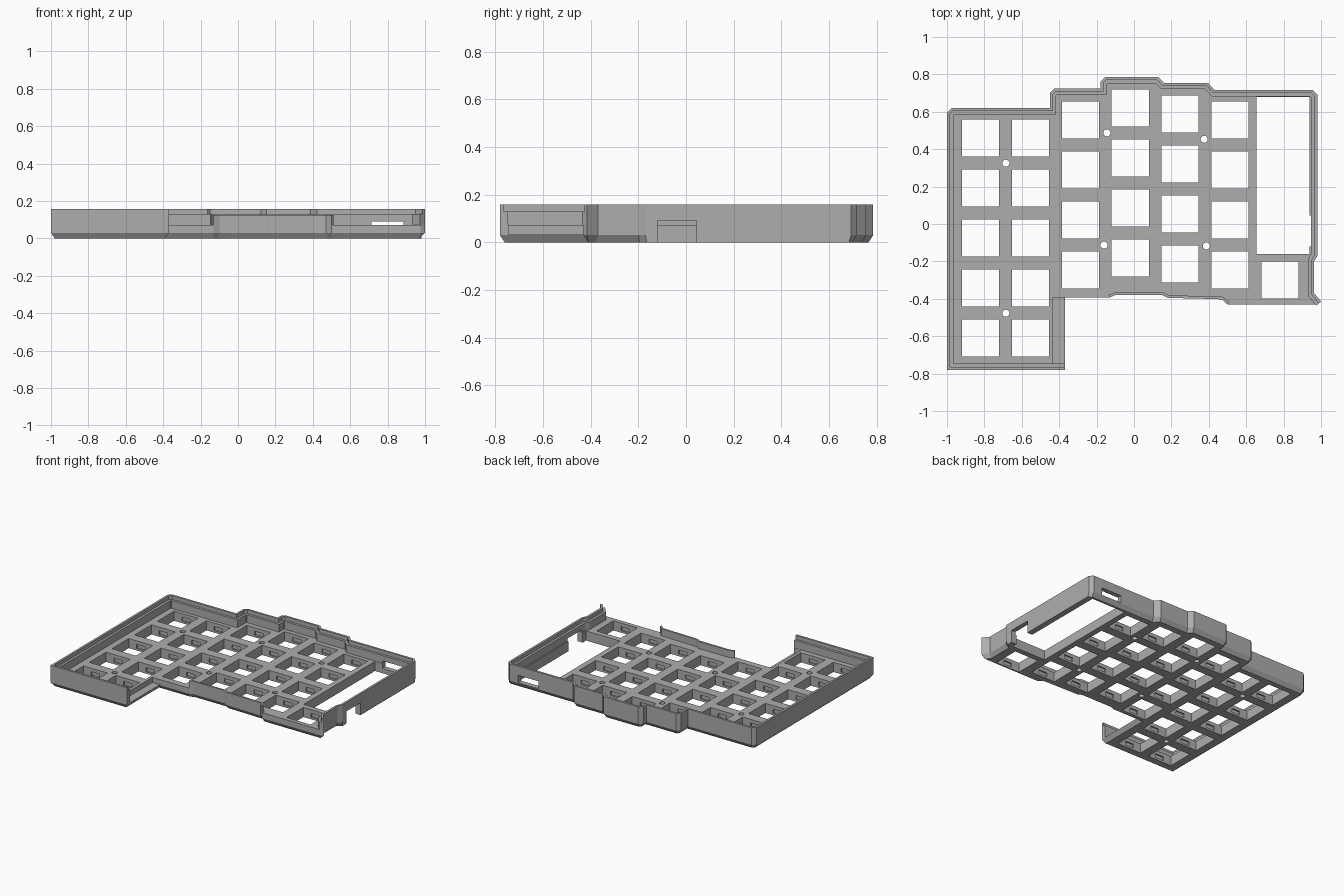
import bpy, bmesh, math
from mathutils import Vector

if "Cube" in bpy.data.objects:
    bpy.data.objects.remove(bpy.data.objects["Cube"])

grey = bpy.data.materials.new("mid_grey")
grey.diffuse_color = (0.42, 0.42, 0.42, 1)
grey.use_nodes = True
grey.node_tree.nodes["Principled BSDF"].inputs["Base Color"].default_value = grey.diffuse_color


def offset(pts, d, closed):
    """Shift a clockwise path inward by d with mitred corners."""
    n, out = len(pts), []
    for i, p in enumerate(pts):
        p, ns = Vector(p), []
        for a, b in ((i - 1, i), (i, i + 1)):
            if closed or (a >= 0 and b < n):
                e = Vector(pts[b % n]) - Vector(pts[a % n])
                ns.append(Vector((e.y, -e.x)).normalized())
        m = (ns[0] + ns[-1]).normalized()
        out.append(p + m * d / max(m.dot(ns[0]), 0.4))
    return out


def loft(bm, rings):
    """Join (outline, z) rings into one closed solid."""
    rows = [[bm.verts.new((p[0], p[1], z)) for p in pts] for pts, z in rings]
    n = len(rows[0])
    for a, b in zip(rows, rows[1:]):
        for i in range(n):
            j = (i + 1) % n
            bm.faces.new((a[i], a[j], b[j], b[i]))
    bm.faces.new(rows[0][::-1])
    bm.faces.new(rows[-1])


def box(bm, x0, x1, y0, y1, z0, z1):
    loft(bm, [([(x0, y0), (x1, y0), (x1, y1), (x0, y1)], z) for z in (z0, z1)])


def finish(bm, name):
    bmesh.ops.recalc_face_normals(bm, faces=bm.faces)
    me = bpy.data.meshes.new(name)
    bm.to_mesh(me)
    bm.free()
    me.materials.append(grey)
    ob = bpy.data.objects.new(name, me)
    bpy.context.collection.objects.link(ob)
    return ob


def wall(name, path, z0, z1, thick):
    bm = bmesh.new()
    ring = list(path) + offset(path, thick, False)[::-1]
    loft(bm, [(ring, z0), (ring, z1)])
    return finish(bm, name)


def cut(ob, cutter):
    m = ob.modifiers.new("cut", "BOOLEAN")
    m.object, m.operation, m.solver, m.use_self = cutter, "DIFFERENCE", "EXACT", True
    bpy.context.view_layer.objects.active = ob
    bpy.ops.object.modifier_apply(modifier=m.name)


# Outline, clockwise: walled sides, then the mostly open front edge
walled = [(-0.37, -0.78), (-1, -0.78), (-1, 0.595), (-0.975, 0.62), (-0.45, 0.62),
          (-0.45, 0.70), (-0.425, 0.725), (-0.18, 0.725), (-0.18, 0.76), (-0.155, 0.785),
          (0.13, 0.785), (0.16, 0.755), (0.395, 0.755), (0.43, 0.717), (0.955, 0.717),
          (0.98, 0.692), (0.98, -0.17), (0.963, -0.2), (0.963, -0.37), (1.0, -0.415)]
front = [(0.975, -0.43), (0.5, -0.43), (0.47, -0.403), (0.39, -0.4), (0.18, -0.395),
         (0.15, -0.38), (-0.1, -0.38), (-0.13, -0.393), (-0.37, -0.393)]
outline = walled + front

# Base plate with a chamfered underside, square beside the controller bay
bm = bmesh.new()
bottom = offset(outline, 0.02, True)
for p, q in zip(outline, bottom):
    if p[0] > 0.94 and p[1] > -0.18:
        q.x = p[0]
loft(bm, [(bottom, 0), (outline, 0.03), (outline, 0.072)])
base = finish(bm, "key_plate")

# Upper rim, its inner ledge and the low front wall
rim = wall("outer_rim", walled, 0.072, 0.158, 0.016)
ledge = wall("inner_ledge", walled, 0.07, 0.13, 0.034)
low = wall("front_wall", front[1:8], 0.072, 0.125, 0.014)

# Key openings with clip notches
bm = bmesh.new()
columns = [(-0.82, 0.46, 5), (-0.553, 0.46, 5), (-0.287, 0.556, 4),
           (-0.02, 0.62, 4), (0.247, 0.587, 4), (0.514, 0.556, 4), (0.78, -0.3, 1)]
H = 0.099
for x, top, count in columns:
    for k in range(count):
        y = top - k * 0.2673
        box(bm, x - H, x + H, y - H, y + H, -0.1, 0.11)
        box(bm, x - 0.035, x + 0.035, y - H - 0.01, y + H + 0.01, 0.015, 0.045)

# Screw holes
for x, y in [(-0.685, 0.325), (-0.145, 0.487), (0.375, 0.453),
             (-0.16, -0.113), (0.387, -0.117), (-0.685, -0.477)]:
    circle = [(x + 0.019 * math.cos(t * math.pi / 8), y + 0.019 * math.sin(t * math.pi / 8))
              for t in range(16)]
    loft(bm, [(circle, -0.1), (circle, 0.11)])

# Controller bay, side notch, cable port and the lowered lip
box(bm, 0.655, 0.937, -0.16, 0.68, -0.1, 0.25)
box(bm, 0.9, 1.05, -0.12, 0.045, -0.05, 0.092)
box(bm, 0.715, 0.885, 0.65, 0.8, 0.035, 0.09)
box(bm, -0.432, -0.3, -0.745, -0.394, 0.034, 0.11)
cutter = finish(bm, "cutter")
for ob in (base, rim, ledge):
    cut(ob, cutter)
bpy.data.objects.remove(cutter)
